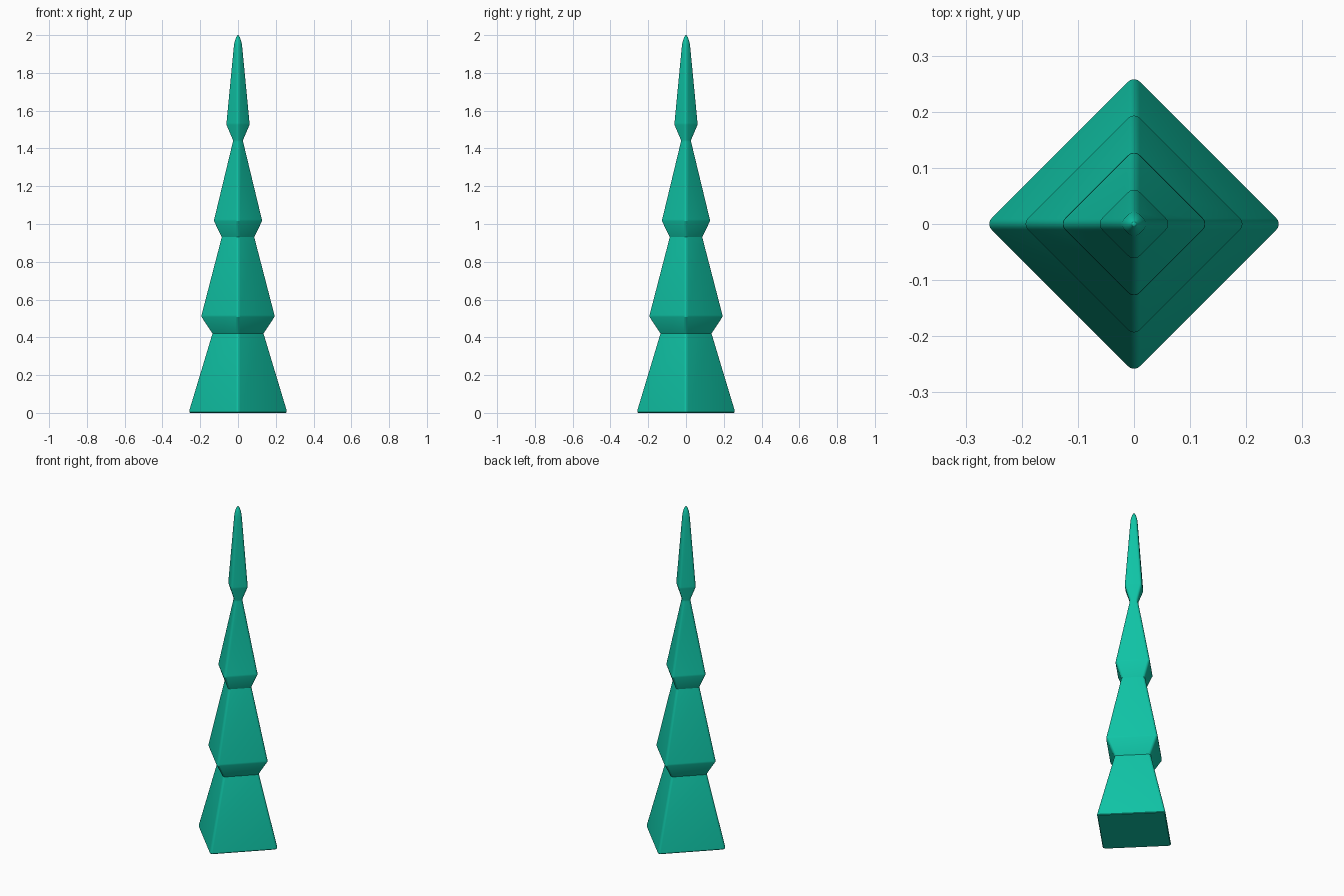
import bpy, bmesh, math

if "Cube" in bpy.data.objects:
    bpy.data.objects.remove(bpy.data.objects["Cube"])

CORNER = 0.014   # rounding radius of the vertical edges
ARC = 6          # points per rounded corner

# Silhouette: (corner radius, height) for four stacked tiers and a rounded tip
profile = [(0.253, 0.0), (0.258, 0.004), (0.258, 0.012),
           (0.135, 0.42), (0.193, 0.508), (0.193, 0.518),
           (0.086, 0.93), (0.127, 1.015), (0.126, 1.025),
           (0.027, 1.435), (0.027, 1.445), (0.061, 1.525), (0.061, 1.535),
           (0.024, 1.92), (0.021, 1.95), (0.016, 1.97), (0.010, 1.988), (0.004, 1.998)]


def diamond_ring(bm, radius, z):
    """Rounded square with its corners on the x and y axes."""
    r = min(CORNER, radius)
    ring = []
    for k in range(4):
        a = k * math.pi / 2
        for i in range(ARC):
            t = a + math.radians(-45 + 90 * i / (ARC - 1))
            c = radius - r + 1e-4
            ring.append(bm.verts.new((c * math.cos(a) + r * math.cos(t),
                                      c * math.sin(a) + r * math.sin(t), z)))
    return ring


# Tiered spire
bm = bmesh.new()
rings = [diamond_ring(bm, r, z) for r, z in profile]
n = len(rings[0])
for lo, hi in zip(rings, rings[1:]):
    for i in range(n):
        j = (i + 1) % n
        bm.faces.new((lo[i], lo[j], hi[j], hi[i]))
bm.faces.new(rings[0][::-1])
tip = bm.verts.new((0, 0, 2.0))
for i in range(n):
    bm.faces.new((rings[-1][i], rings[-1][(i + 1) % n], tip))
bmesh.ops.recalc_face_normals(bm, faces=bm.faces)

mesh = bpy.data.meshes.new("tiered_spire")
bm.to_mesh(mesh)
bm.free()
spire = bpy.data.objects.new("tiered_spire", mesh)
bpy.context.collection.objects.link(spire)

mat = bpy.data.materials.new("teal")
mat.diffuse_color = (0.005, 0.55, 0.38, 1)
mat.use_nodes = True
mat.node_tree.nodes["Principled BSDF"].inputs["Base Color"].default_value = mat.diffuse_color
mesh.materials.append(mat)

bpy.context.view_layer.objects.active = spire
spire.select_set(True)
bpy.ops.object.shade_smooth_by_angle(angle=math.radians(25))
